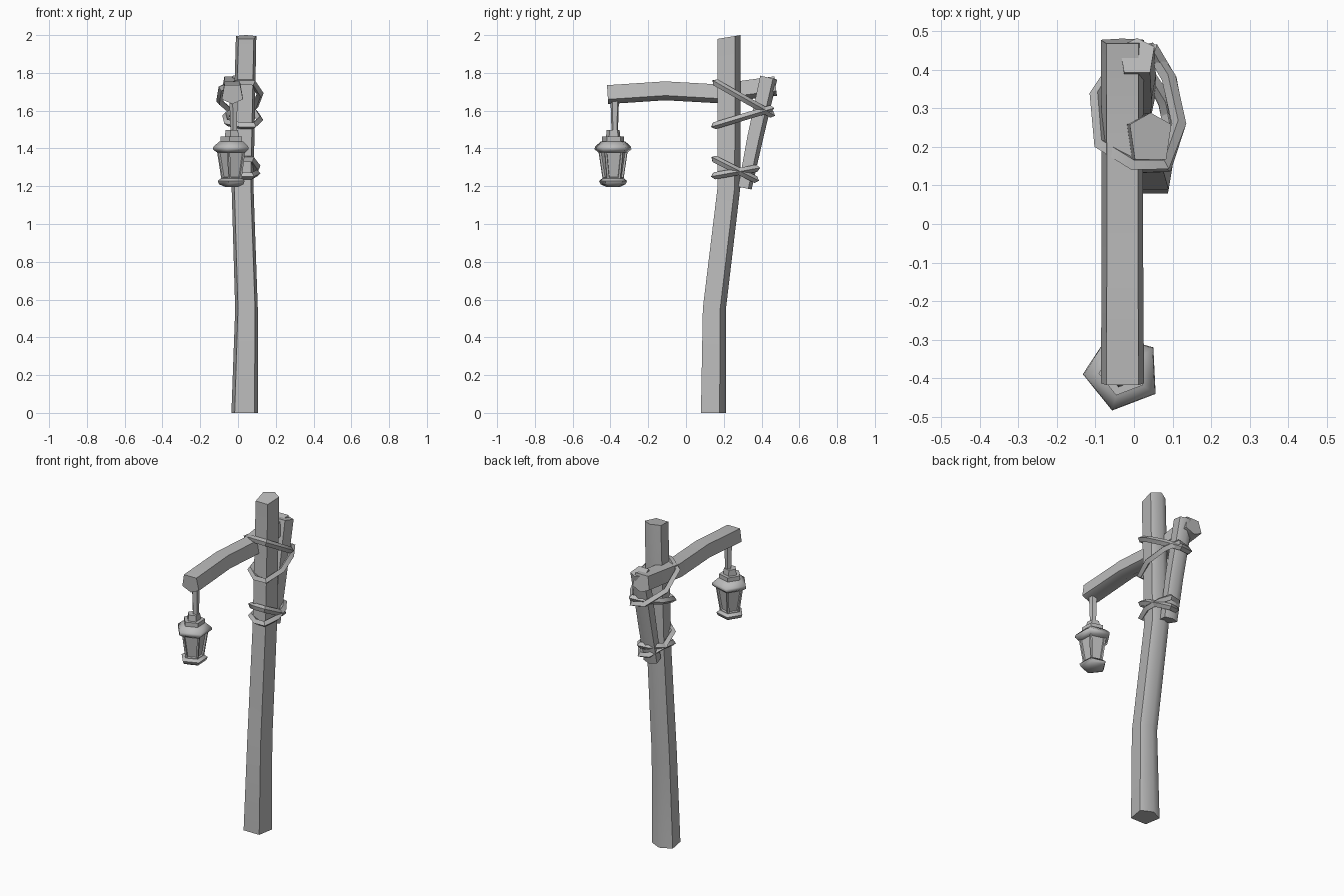
import bpy, bmesh, math
from mathutils import Vector

cube = bpy.data.objects.get("Cube")
if cube:
    bpy.data.objects.remove(cube, do_unlink=True)

grey = bpy.data.materials.new("plain grey")
grey.use_nodes = True
GREY = (0.5, 0.5, 0.5, 1)
grey.diffuse_color = GREY
grey.node_tree.nodes["Principled BSDF"].inputs["Base Color"].default_value = GREY


def finish(ob, angle=60):
    ob.data.materials.append(grey)
    bpy.ops.object.select_all(action='DESELECT')
    ob.select_set(True)
    bpy.context.view_layer.objects.active = ob
    if ob.type == 'CURVE':
        bpy.ops.object.convert(target='MESH')
    bpy.ops.object.shade_smooth_by_angle(angle=math.radians(angle))
    return bpy.context.object


def loft(name, rings, edit=None):
    """Skin a list of vertex rings and cap both ends."""
    bm = bmesh.new()
    rows = [[bm.verts.new(p) for p in ring] for ring in rings]
    n = len(rows[0])
    for a, b in zip(rows, rows[1:]):
        for i in range(n):
            j = (i + 1) % n
            bm.faces.new((a[i], a[j], b[j], b[i]))
    bm.faces.new(rows[0][::-1])
    bm.faces.new(rows[-1])
    bmesh.ops.recalc_face_normals(bm, faces=bm.faces)
    if edit:
        edit(bm)
    me = bpy.data.meshes.new(name)
    bm.to_mesh(me)
    bm.free()
    ob = bpy.data.objects.new(name, me)
    bpy.context.collection.objects.link(ob)
    return finish(ob)


# Five-sided timber section: one broad flat side, one blunt ridge opposite
TIMBER = [(0, 1), (-1, 0.5), (-0.75, -1), (0.75, -1), (1, 0.5)]


def timber(name, path, edit=None):
    """Path stations are (x, y, z, half width, half depth)."""
    pts = [Vector(s[:3]) for s in path]
    rings = []
    for i, (p, s) in enumerate(zip(pts, path)):
        t = (pts[min(i + 1, len(pts) - 1)] - pts[max(i - 1, 0)]).normalized()
        side = Vector((1, 0, 0))
        depth = t.cross(side).normalized()
        rings.append([p + side * u * s[3] + depth * v * s[4] for u, v in TIMBER])
    return loft(name, rings, edit)


# Post with a level foot and a slanted top
def trim_post(bm):
    for v in bm.verts:
        if v.co.z < 0.1:
            v.co.z = 0
        elif v.co.z > 1.9:
            v.co.z = 1.98 + max(0, v.co.y - 0.17) * 0.17


timber("post", [(0.035, 0.145, 0, 0.07, 0.066), (0.045, 0.15, 0.55, 0.06, 0.061),
                (0.024, 0.228, 1.2, 0.058, 0.06), (0.043, 0.228, 1.99, 0.054, 0.061)],
       trim_post)

# Cross arm and its rear brace
timber("arm", [(-0.03, -0.415, 1.685, 0.056, 0.05), (-0.03, -0.11, 1.705, 0.054, 0.05),
               (-0.03, 0.16, 1.69, 0.054, 0.05), (-0.03, 0.475, 1.73, 0.056, 0.052)])
timber("brace", [(0.01, 0.312, 1.19, 0.045, 0.036), (0.012, 0.365, 1.45, 0.045, 0.042),
                 (0.008, 0.438, 1.775, 0.045, 0.046)])

# Rope lashings: tilted loops, unit outline scaled into place
LOOP = [(-0.9, -0.65), (-0.1, -1), (0.65, -1), (1, -0.3), (0.75, 0.5),
        (0.3, 1), (-0.35, 0.9), (-1, 0.2)]


def rope(name, x, half_x, y0, y1, z0, z1):
    cu = bpy.data.curves.new(name, 'CURVE')
    cu.dimensions = '3D'
    cu.bevel_depth = 0.019
    cu.bevel_resolution = 0
    sp = cu.splines.new('POLY')
    sp.points.add(len(LOOP) - 1)
    for p, (u, v) in zip(sp.points, LOOP):
        f = (v + 1) / 2
        p.co = (x + u * half_x, y0 + (y1 - y0) * f, z0 + (z1 - z0) * f, 1)
    sp.use_cyclic_u = True
    ob = bpy.data.objects.new(name, cu)
    bpy.context.collection.objects.link(ob)
    finish(ob, 40)


rope("upper_rope_falling", 0.01, 0.107, 0.155, 0.455, 1.75, 1.58)
rope("upper_rope_rising", 0.025, 0.09, 0.15, 0.45, 1.52, 1.61)
rope("lower_rope_falling", 0.025, 0.075, 0.15, 0.37, 1.345, 1.235)
rope("lower_rope_rising", 0.025, 0.075, 0.15, 0.375, 1.255, 1.295)


# Lantern pieces share a five-sided turned outline
def turned(name, profile, edit=None, x=-0.03, y=-0.385):
    rings = [[(x + r * math.cos(a), y + r * math.sin(a), z)
              for a in (math.pi + 0.05 + k * math.tau / 5 for k in range(5))]
             for r, z in profile]
    return loft(name, rings, edit)


def recess_panes(bm):
    bm.normal_update()
    sides = [f for f in bm.faces if abs(f.normal.z) < 0.5]
    bmesh.ops.inset_individual(bm, faces=sides, thickness=0.014, depth=0)
    bmesh.ops.inset_individual(bm, faces=sides, thickness=0.003, depth=-0.01)


turned("lantern_base", [(0.035, 1.195), (0.07, 1.21), (0.078, 1.228), (0.06, 1.242)])
turned("lantern_body", [(0.058, 1.235), (0.083, 1.395)], recess_panes)
turned("lantern_roof", [(0.08, 1.378), (0.103, 1.395), (0.1, 1.41), (0.068, 1.437)])
turned("lantern_cap", [(0.062, 1.43), (0.062, 1.462)])
turned("lantern_collar", [(0.04, 1.46), (0.036, 1.497)])
turned("hanger", [(0.018, 1.49), (0.024, 1.67)], x=-0.022, y=-0.377)
